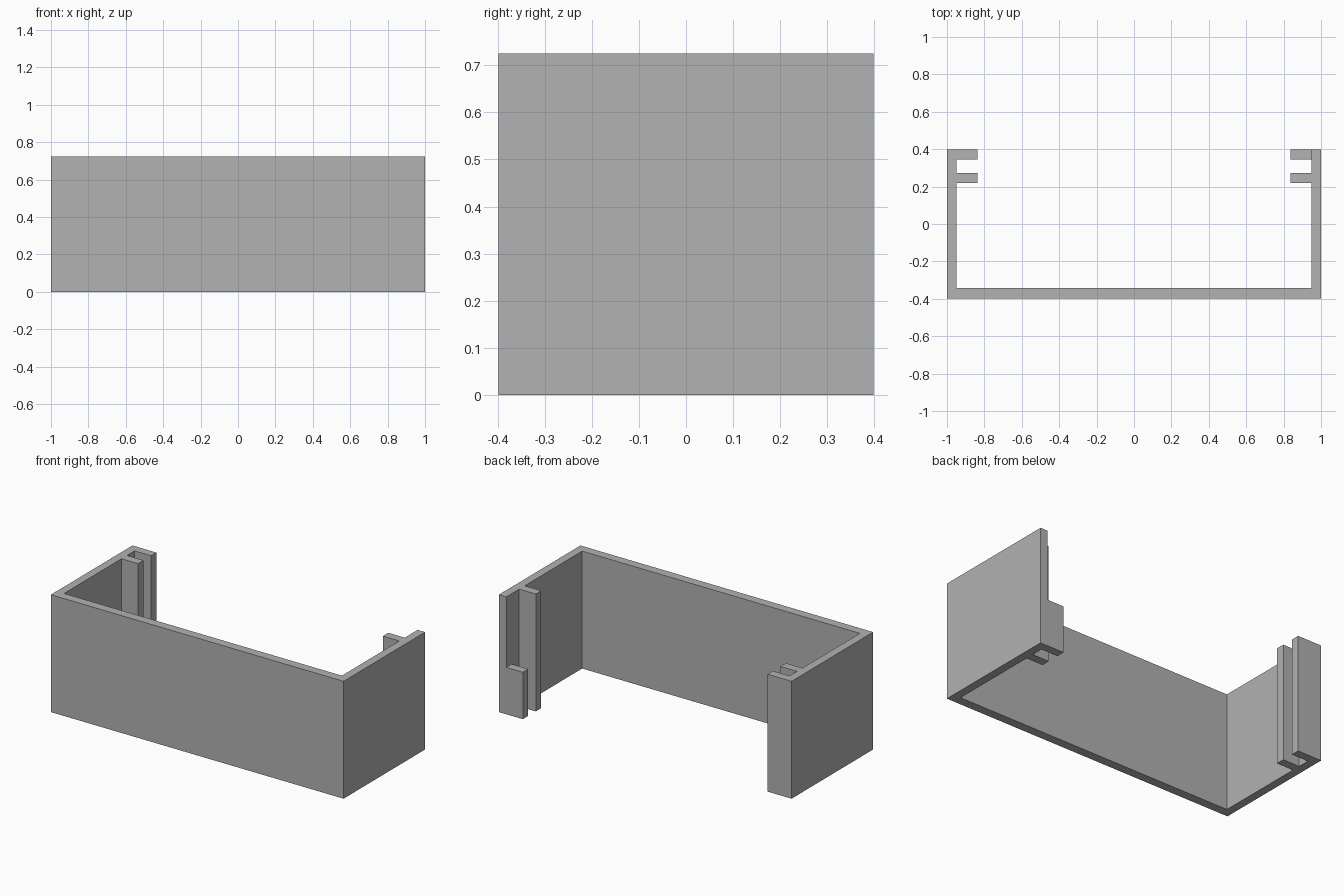
import bpy
import bmesh

cube = bpy.data.objects.get("Cube")
if cube:
    bpy.data.objects.remove(cube, do_unlink=True)

HEIGHT = 0.725
SHORT = 0.29           # height of the cut-down left lip
X, Y = 1.0, 0.398      # outer half sizes
WALL_X = 0.949         # inner face of the side walls
WALL_Y = -0.342        # inner face of the front wall
TIP = 0.836            # inner end of lips and ribs
LIP = 0.346            # inner face of the back lips
RIB = (0.272, 0.219)   # back and front faces of the ribs

grey = bpy.data.materials.new("mid grey")
grey.use_nodes = True
colour = (0.445, 0.445, 0.445, 1)
grey.diffuse_color = colour
grey.node_tree.nodes["Principled BSDF"].inputs["Base Color"].default_value = colour


def extrude_profile(name, points, height):
    """Raise a closed plan outline from the floor into a flat-shaded prism."""
    bm = bmesh.new()
    face = bm.faces.new([bm.verts.new((x, y, 0)) for x, y in points])
    result = bmesh.ops.extrude_face_region(bm, geom=[face], use_keep_orig=True)
    top = [v for v in result["geom"] if isinstance(v, bmesh.types.BMVert)]
    bmesh.ops.translate(bm, verts=top, vec=(0, 0, height))
    bmesh.ops.recalc_face_normals(bm, faces=bm.faces)
    mesh = bpy.data.meshes.new(name)
    bm.to_mesh(mesh)
    bm.free()
    mesh.materials.append(grey)
    obj = bpy.data.objects.new(name, mesh)
    bpy.context.collection.objects.link(obj)
    return obj


# Inner outline of one side, from the front corner to the rib and on to the back
rib_side = [(WALL_X, WALL_Y), (WALL_X, RIB[1]), (TIP, RIB[1]),
            (TIP, RIB[0]), (WALL_X, RIB[0])]
lip_side = [(WALL_X, LIP), (TIP, LIP), (TIP, Y)]

# Three-sided shell with both ribs and the full-height right lip
left = rib_side + [(WALL_X, Y), (X, Y)]
right = [(-x, y) for x, y in rib_side + lip_side + [(X, Y)]]
outline = left + [(X, -Y), (-X, -Y)] + right[::-1]
extrude_profile("shell", outline, HEIGHT)

# Short left lip
extrude_profile("left_short_lip", lip_side + [(WALL_X, Y)], SHORT)
